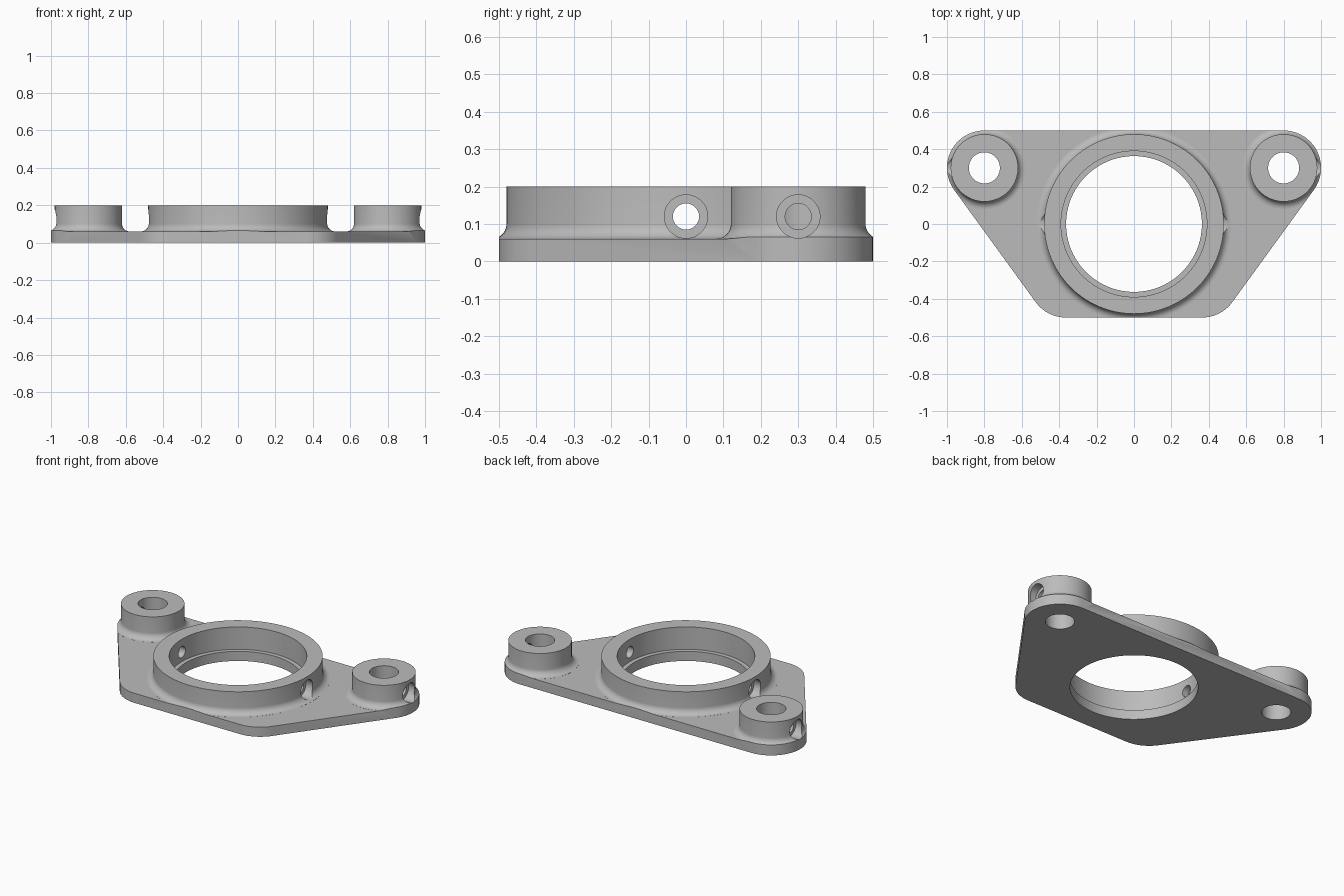
import bpy, bmesh, math
from mathutils import Matrix

if "Cube" in bpy.data.objects:
    bpy.data.objects.remove(bpy.data.objects["Cube"])

SEG = 96
PLATE_TOP, TOP, FILLET = 0.06, 0.2, 0.04
BOSS_X, BOSS_Y = 0.8, 0.3
SIDE_Z = 0.12

grey = bpy.data.materials.new("light grey metal")
grey.diffuse_color = (0.5, 0.5, 0.5, 1)
grey.use_nodes = True
grey.node_tree.nodes["Principled BSDF"].inputs["Base Color"].default_value = grey.diffuse_color


def add_object(name, bm):
    bmesh.ops.recalc_face_normals(bm, faces=bm.faces)
    mesh = bpy.data.meshes.new(name)
    bm.to_mesh(mesh)
    bm.free()
    mesh.materials.append(grey)
    ob = bpy.data.objects.new(name, mesh)
    bpy.context.collection.objects.link(ob)
    return ob


def prism(name, outline, z0, z1):
    bm = bmesh.new()
    face = bm.faces.new([bm.verts.new((x, y, z0)) for x, y in outline])
    ext = bmesh.ops.extrude_face_region(bm, geom=[face])
    verts = [g for g in ext["geom"] if isinstance(g, bmesh.types.BMVert)]
    bmesh.ops.translate(bm, verts=verts, vec=(0, 0, z1 - z0))
    return add_object(name, bm)


def cylinder(name, radius, x0, x1, y, z, axis):
    """Cylinder spanning x0..x1 along x, or z 0-centred through everything along z."""
    bm = bmesh.new()
    if axis == "X":
        m = Matrix.Translation(((x0 + x1) / 2, y, z)) @ Matrix.Rotation(math.pi / 2, 4, "Y")
        depth, seg = abs(x1 - x0), 48
    else:
        m, depth, seg = Matrix.Translation((x0, y, z)), x1, SEG
    bmesh.ops.create_cone(bm, cap_ends=True, segments=seg, radius1=radius,
                          radius2=radius, depth=depth, matrix=m)
    return add_object(name, bm)


def filleted_post(name, radius, x, y):
    """Solid round post with a concave fillet running out onto the plate."""
    profile = [(radius + FILLET, 0.03)]
    for i in range(11):
        a = math.pi / 2 * i / 10
        profile.append((radius + FILLET - FILLET * math.sin(a),
                        PLATE_TOP + 0.0003 + FILLET - FILLET * math.cos(a)))
    profile.append((radius, TOP))
    bm = bmesh.new()
    rings = [[bm.verts.new((x + r * math.cos(2 * math.pi * k / SEG),
                            y + r * math.sin(2 * math.pi * k / SEG), z))
              for k in range(SEG)] for r, z in profile]
    for lo, hi in zip(rings, rings[1:]):
        for k in range(SEG):
            n = (k + 1) % SEG
            bm.faces.new((lo[k], lo[n], hi[n], hi[k]))
    bm.faces.new(rings[0])
    bm.faces.new(rings[-1])
    return add_object(name, bm)


def boolean(target, tool, operation):
    mod = target.modifiers.new(operation.lower(), "BOOLEAN")
    mod.operation, mod.solver, mod.object = operation, "EXACT", tool
    bpy.context.view_layer.objects.active = target
    bpy.ops.object.modifier_apply(modifier=mod.name)
    bpy.data.objects.remove(tool)


# Oversized slab, trimmed to the flange outline below
flange = prism("bearing_flange", [(-1.3, -0.8), (1.3, -0.8), (1.3, 0.8), (-1.3, 0.8)],
               -0.1, PLATE_TOP)

# Central collar and the two bolt bosses
boolean(flange, filleted_post("collar", 0.48, 0, 0), "UNION")
for s in (-1, 1):
    boolean(flange, filleted_post("boss", 0.18, s * BOSS_X, BOSS_Y), "UNION")

# Rounded trapezoid outline: arcs of radius 0.2 joined by tangents
tilt = math.degrees(math.atan2(0.436, 0.6))
arcs = [(0.364, -0.3, -90, -tilt), (BOSS_X, BOSS_Y, -tilt, 90),
        (-BOSS_X, BOSS_Y, 90, 180 + tilt), (-0.364, -0.3, 180 + tilt, 270)]
outline = []
for cx, cy, a0, a1 in arcs:
    for i in range(33):
        a = math.radians(a0 + (a1 - a0) * i / 32)
        outline.append((cx + 0.2 * math.cos(a), cy + 0.2 * math.sin(a)))
boolean(flange, prism("outline", outline, 0, 0.4), "INTERSECT")

# Stepped centre bore: wide seat above a narrower lip
boolean(flange, cylinder("bore", 0.363, 0, 1, 0, 0, "Z"), "DIFFERENCE")
boolean(flange, cylinder("seat", 0.39, 0, 0.4, 0, PLATE_TOP + 0.2, "Z"), "DIFFERENCE")

for s in (-1, 1):
    # Bolt hole through each boss
    boolean(flange, cylinder("bolt_hole", 0.083, s * BOSS_X, 1, BOSS_Y, 0, "Z"), "DIFFERENCE")
    # Counterbored side holes in the collar and in the outer side of each boss
    for y, inner, floor, outer in ((0, 0.3, 0.43, 0.56), (BOSS_Y, 0.8, 0.93, 1.1)):
        boolean(flange, cylinder("side_hole", 0.035, s * inner, s * outer, y, SIDE_Z, "X"),
                "DIFFERENCE")
        boolean(flange, cylinder("counterbore", 0.058, s * floor, s * outer, y, SIDE_Z, "X"),
                "DIFFERENCE")

# Smooth round walls, crisp edges
bpy.ops.object.select_all(action="DESELECT")
flange.select_set(True)
bpy.context.view_layer.objects.active = flange
bpy.ops.object.shade_smooth_by_angle(angle=math.radians(30))
